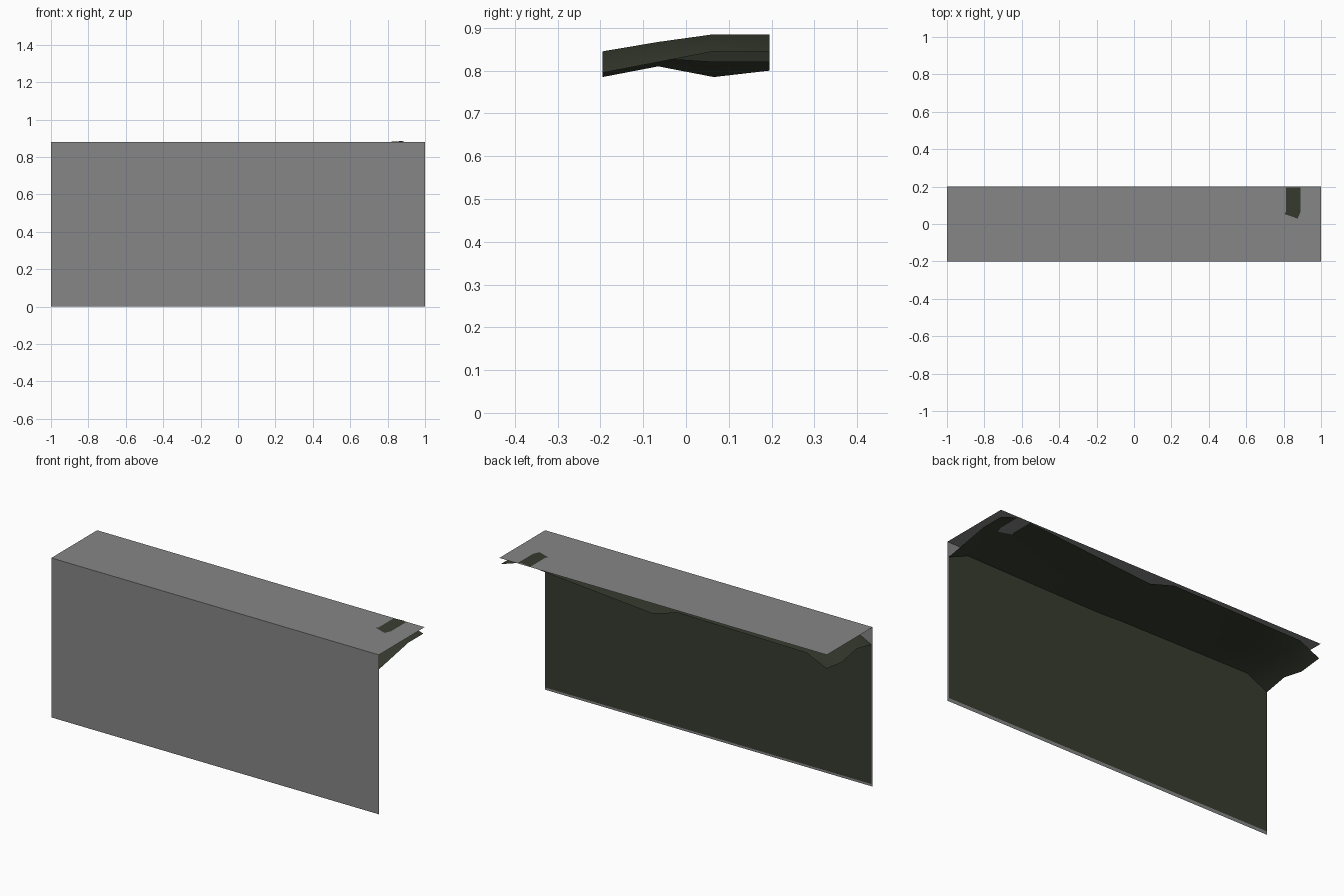
import bpy

if "Cube" in bpy.data.objects:
    bpy.data.objects.remove(bpy.data.objects["Cube"])


def material(name, rgb):
    m = bpy.data.materials.new(name)
    m.diffuse_color = (*rgb, 1)
    m.use_nodes = True
    m.node_tree.nodes["Principled BSDF"].inputs["Base Color"].default_value = m.diffuse_color
    return m


grey = material("plain grey", (0.24, 0.24, 0.24))
moss = material("dark moss green", (0.038, 0.045, 0.029))


def sheet(name, rows, mat, smooth=False):
    """Open surface through equally long rows of points."""
    n = len(rows[0])
    verts = [p for row in rows for p in row]
    faces = [(i * n + j, (i + 1) * n + j, (i + 1) * n + j + 1, i * n + j + 1)
             for i in range(len(rows) - 1) for j in range(n - 1)]
    mesh = bpy.data.meshes.new(name)
    mesh.from_pydata(verts, [], faces)
    mesh.materials.append(mat)
    for p in mesh.polygons:
        p.use_smooth = smooth
    obj = bpy.data.objects.new(name, mesh)
    bpy.context.collection.objects.link(obj)
    return obj


# Flat outer panels: front wall and top cover
H = 0.88
sheet("front_panel", [[(x, -0.2, 0) , (x, -0.2, H)] for x in (-1, 1)], grey)
sheet("top_panel", [[(x, -0.2, H), (x, 0.2, H)] for x in (-1, 1)], grey)

# Uneven sheet under the top: heights front to back at each station along x
depths = (-0.195, -0.065, 0.065, 0.195)
stations = {
    -0.995: (0.785, 0.810, 0.785, 0.800),
    -0.875: (0.845, 0.850, 0.850, 0.855),
    -0.09: (0.840, 0.850, 0.864, 0.866),
    0.065: (0.834, 0.828, 0.820, 0.820),
    0.875: (0.845, 0.867, 0.885, 0.885),
    0.995: (0.795, 0.820, 0.845, 0.845),
}
sheet("uneven_top", [[(x, y, z) for y, z in zip(depths, hs)]
                     for x, hs in stations.items()], moss, True)

# Upright lining behind the front wall, meeting the uneven sheet's front edge
sheet("front_lining", [[(x, -0.195, 0.015), (x, -0.195, hs[0])]
                       for x, hs in stations.items()], moss)
